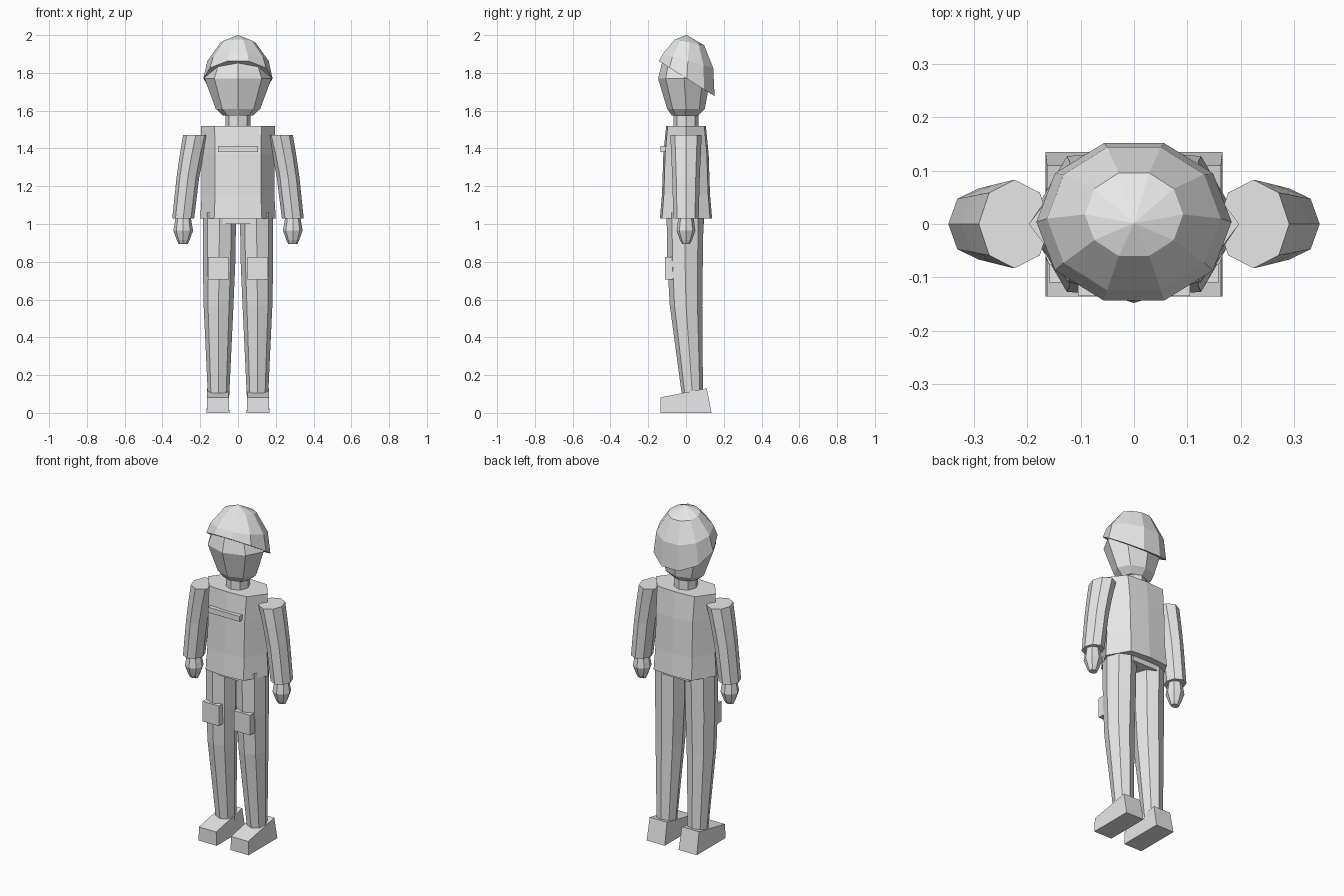
import bpy, bmesh
from math import cos, sin, pi

cube = bpy.data.objects.get("Cube")
if cube:
    bpy.data.objects.remove(cube, do_unlink=True)

grey = bpy.data.materials.new("light_grey")
grey.use_nodes = True
grey.diffuse_color = (0.8, 0.8, 0.8, 1)
grey.node_tree.nodes["Principled BSDF"].inputs["Base Color"].default_value = (0.8, 0.8, 0.8, 1)


def finish(name, bm):
    bmesh.ops.recalc_face_normals(bm, faces=bm.faces)
    mesh = bpy.data.meshes.new(name)
    bm.to_mesh(mesh)
    bm.free()
    mesh.materials.append(grey)
    obj = bpy.data.objects.new(name, mesh)
    bpy.context.collection.objects.link(obj)
    return obj


def ring(sides):
    return [(cos(2 * pi * i / sides), sin(2 * pi * i / sides)) for i in range(sides)]


def loft(name, rows, section, side=1):
    """Rows are (z, centre x, radius x, centre y, radius y, tilt towards the back)."""
    bm = bmesh.new()
    loops = []
    for z, cx, rx, cy, ry, tilt in rows:
        loop = []
        for u, v in section:
            y = cy + ry * v
            loop.append(bm.verts.new((side * (cx + rx * u), y, z - tilt * y)))
        loops.append(loop)
    n = len(section)
    for a, b in zip(loops, loops[1:]):
        for i in range(n):
            j = (i + 1) % n
            bm.faces.new((a[i], a[j], b[j], b[i]))
    bm.faces.new(loops[0])
    bm.faces.new(loops[-1])
    return finish(name, bm)


def box(name, x, y, z):
    bm = bmesh.new()
    bmesh.ops.create_cube(bm, size=1)
    for v in bm.verts:
        v.co = [lo + (c + 0.5) * (hi - lo) for c, (lo, hi) in zip(v.co, (x, y, z))]
    return finish(name, bm)


octagon = ring(8)

# Torso with a broad, nearly flat chest and back
torso_section = [(1, 0), (.63, .92), (0, 1), (-.63, .92),
                 (-1, 0), (-.63, -.92), (0, -1), (.63, -.92)]
loft("torso", [(1.03, 0, .2, 0, .138, 0), (1.16, 0, .192, 0, .127, 0),
               (1.37, 0, .192, 0, .12, 0), (1.52, 0, .197, 0, .105, 0)], torso_section)
box("chest_strip", (-.105, .105), (-.135, -.08), (1.38, 1.412))
box("hips", (-.085, .085), (-.095, .095), (1.0, 1.1))

# Neck and head
loft("neck", [(1.48, 0, .066, 0, .066, 0), (1.62, 0, .066, 0, .066, 0)], octagon)
loft("head", [(1.575, 0, .08, -.005, .07, 0), (1.61, 0, .118, 0, .1, 0),
              (1.77, 0, .177, -.01, .138, 0), (1.86, 0, .14, -.01, .115, 0),
              (1.93, 0, .08, 0, .07, 0)], octagon)

# Helmet sloping down to the back, closed by a low point on top
loft("helmet", [(1.772, 0, .183, .004, .155, .63), (1.865, 0, .163, .01, .141, .27),
                (1.965, 0, .092, .018, .082, .19), (2.0, 0, .002, .002, .002, 0)], ring(10))

for side, label in ((1, "left"), (-1, "right")):
    # Arm and hand
    loft(label + "_arm", [(1.03, .29, .058, 0, .067, 0), (1.25, .265, .06, 0, .073, 0),
                          (1.36, .246, .063, 0, .078, 0), (1.47, .224, .067, 0, .083, 0)],
         octagon, side)
    loft(label + "_hand", [(.895, .29, .025, 0, .02, 0), (.915, .29, .034, 0, .032, 0),
                           (.965, .29, .052, 0, .05, 0), (1.06, .29, .036, 0, .036, 0)],
         octagon, side)
    # Leg, bending slightly at the knee
    loft(label + "_leg", [(.08, .103, .056, .035, .055, 0), (.57, .103, .079, 0, .086, 0),
                          (.8, .1, .086, -.005, .094, 0), (1.06, .098, .088, -.005, .098, 0)],
         octagon, side)
    # Thigh pocket
    pocket_x = sorted((side * .05, side * .158))
    box(label + "_pocket", pocket_x, (-.11, -.04), (.705, .825))
    # Shoe, wedge shaped with a leaning heel
    shoe = box(label + "_shoe", sorted((side * .046, side * .166)), (-.136, .135), (0, .13))
    for v in shoe.data.vertices:
        if v.co.z > .1:
            v.co.x = side * .106 + (v.co.x - side * .106) * .95
            if v.co.y < 0:
                v.co.z = .082
            else:
                v.co.y = .11
